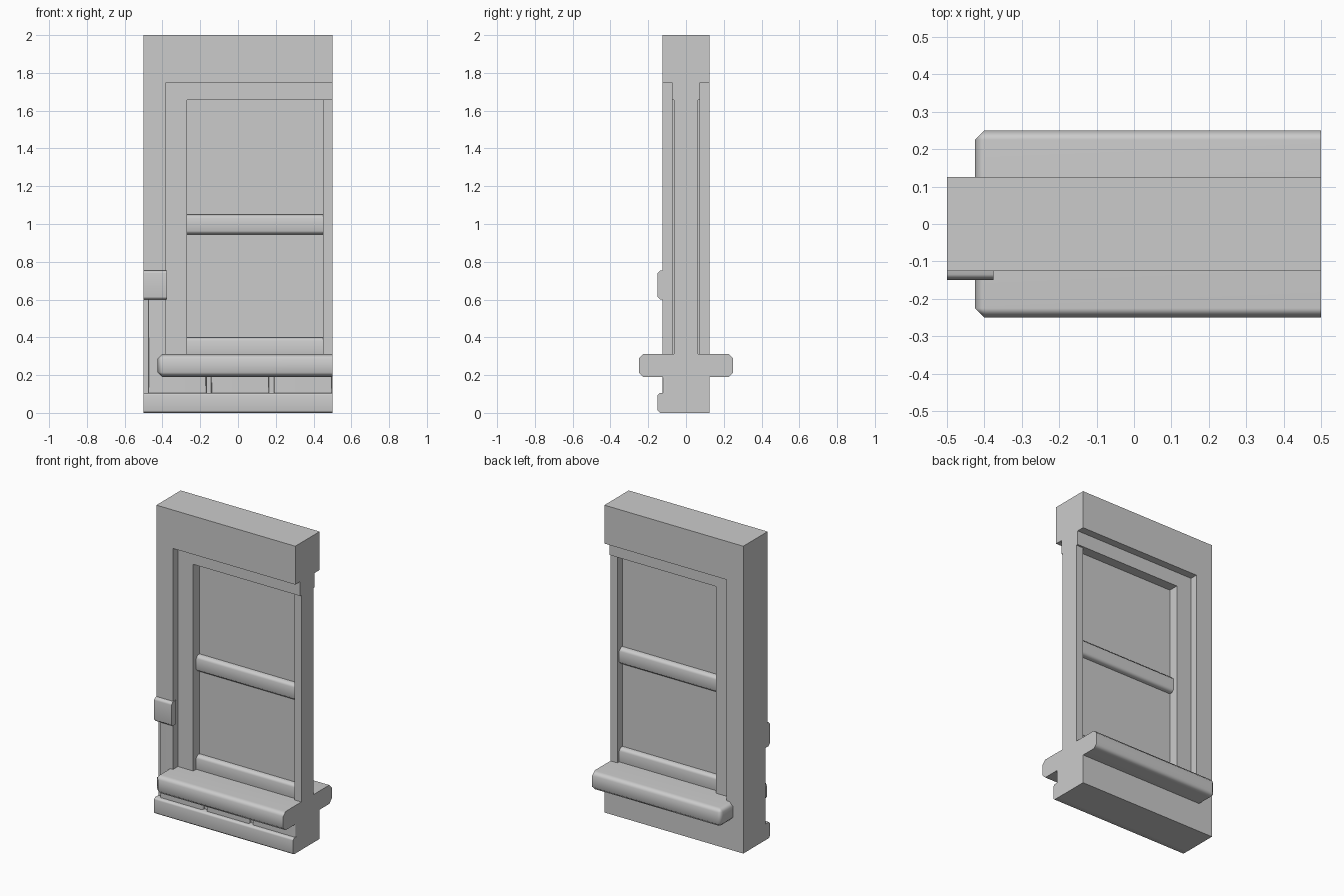
import bpy
import bmesh
import math

cube = bpy.data.objects.get("Cube")
if cube:
    bpy.data.objects.remove(cube, do_unlink=True)

# One plain grey for everything
GREY = (0.6, 0.6, 0.6, 1)
grey = bpy.data.materials.new("plain grey")
grey.use_nodes = True
grey.diffuse_color = GREY
grey.node_tree.nodes["Principled BSDF"].inputs["Base Color"].default_value = GREY


def activate(obj):
    bpy.ops.object.select_all(action="DESELECT")
    bpy.context.view_layer.objects.active = obj
    obj.select_set(True)


def extrude(name, outline, y0, y1, bevel=0, keep=lambda a, b: True):
    """Extrude an x-z outline from y0 to y1 and chamfer the edges that pass keep."""
    bm = bmesh.new()
    face = bm.faces.new([bm.verts.new((x, y0, z)) for x, z in outline])
    out = bmesh.ops.extrude_face_region(bm, geom=[face])
    for v in out["geom"]:
        if isinstance(v, bmesh.types.BMVert):
            v.co.y = y1
    bmesh.ops.recalc_face_normals(bm, faces=bm.faces[:])
    if bevel:
        edges = [e for e in bm.edges if keep(e.verts[0].co, e.verts[1].co)]
        bmesh.ops.bevel(bm, geom=edges, offset=bevel, segments=1,
                        profile=0.5, affect="EDGES")
    mesh = bpy.data.meshes.new(name)
    bm.to_mesh(mesh)
    bm.free()
    mesh.materials.append(grey)
    obj = bpy.data.objects.new(name, mesh)
    bpy.context.collection.objects.link(obj)
    if bevel:
        activate(obj)
        bpy.ops.object.shade_smooth_by_angle(angle=math.radians(50))
        weighted = obj.modifiers.new("weighted normals", "WEIGHTED_NORMAL")
        weighted.keep_sharp = True
    return obj


def box(name, x, y, z, bevel=0, keep=lambda a, b: True):
    outline = [(x[0], z[0]), (x[1], z[0]), (x[1], z[1]), (x[0], z[1])]
    return extrude(name, outline, y[0], y[1], bevel, keep)


def along_x(a, b):
    return abs(a.x - b.x) > 0.01


def front_along_x(a, b):
    return along_x(a, b) and a.y < -0.14


# Wall around the opening, cut back behind the wainscot
LEFT, RIGHT, JAMB, HEAD = -0.5, 0.5, -0.38, 1.75
wall = extrude("wall", [(LEFT, 0), (RIGHT, 0), (RIGHT, 0.25), (JAMB, 0.25),
                        (JAMB, HEAD), (RIGHT, HEAD), (RIGHT, 2), (LEFT, 2)],
               -0.125, 0.125)
cutter = box("wall_cutter", (-1, 1), (-1, -0.105), (-1, 0.65))
cutter.hide_render = True
cut = wall.modifiers.new("recess", "BOOLEAN")
cut.operation = "DIFFERENCE"
cut.solver = "EXACT"
cut.object = cutter
activate(wall)
bpy.ops.object.modifier_apply(modifier=cut.name)
bpy.data.objects.remove(cutter, do_unlink=True)

# Wainscot boards, the first one climbing the jamb to the chair rail
for i in range(3):
    x0 = -0.475 + i / 3
    x1 = x0 + 0.307
    outline = [(x0, 0.05), (x1, 0.05), (x1, 0.25), (x0, 0.25)]
    if i == 0:
        outline[3:] = [(JAMB, 0.25), (JAMB, 0.65), (x0, 0.65)]
    extrude(f"wainscot_board_{i + 1}", outline, -0.125, -0.1, 0.006,
            lambda a, b: a.y < -0.12 and b.y < -0.12
            and abs(a.x - b.x) < 0.01 and abs(a.x - JAMB) > 0.01)

# Skirting and chair rail
box("skirting", (LEFT, RIGHT), (-0.15, -0.1), (0, 0.105), 0.012, front_along_x)
box("chair_rail", (LEFT, JAMB + 0.005), (-0.15, -0.1), (0.6, 0.755), 0.015,
    front_along_x)

# Window sill, chamfered everywhere but at the open end
box("window_sill", (-0.425, RIGHT), (-0.25, 0.25), (0.19, 0.312), 0.025,
    lambda a, b: min(a.x, b.x) < 0.4)

# Window frame, centre stile, glazing and sash rails
extrude("window_frame", [(JAMB, 0.25), (-0.27, 0.25), (-0.27, 1.657),
                         (RIGHT, 1.657), (RIGHT, HEAD), (JAMB, HEAD)],
        -0.075, 0.075)
box("centre_stile", (0.45, RIGHT), (-0.063, 0.063), (0.25, 1.657))
box("window_pane", (-0.28, 0.46), (-0.01, 0.01), (0.25, 1.67))
for name, low, high in (("bottom_rail", 0.28, 0.4), ("middle_rail", 0.945, 1.05)):
    box(name, (-0.275, 0.455), (-0.045, 0.045), (low, high), 0.018, along_x)
